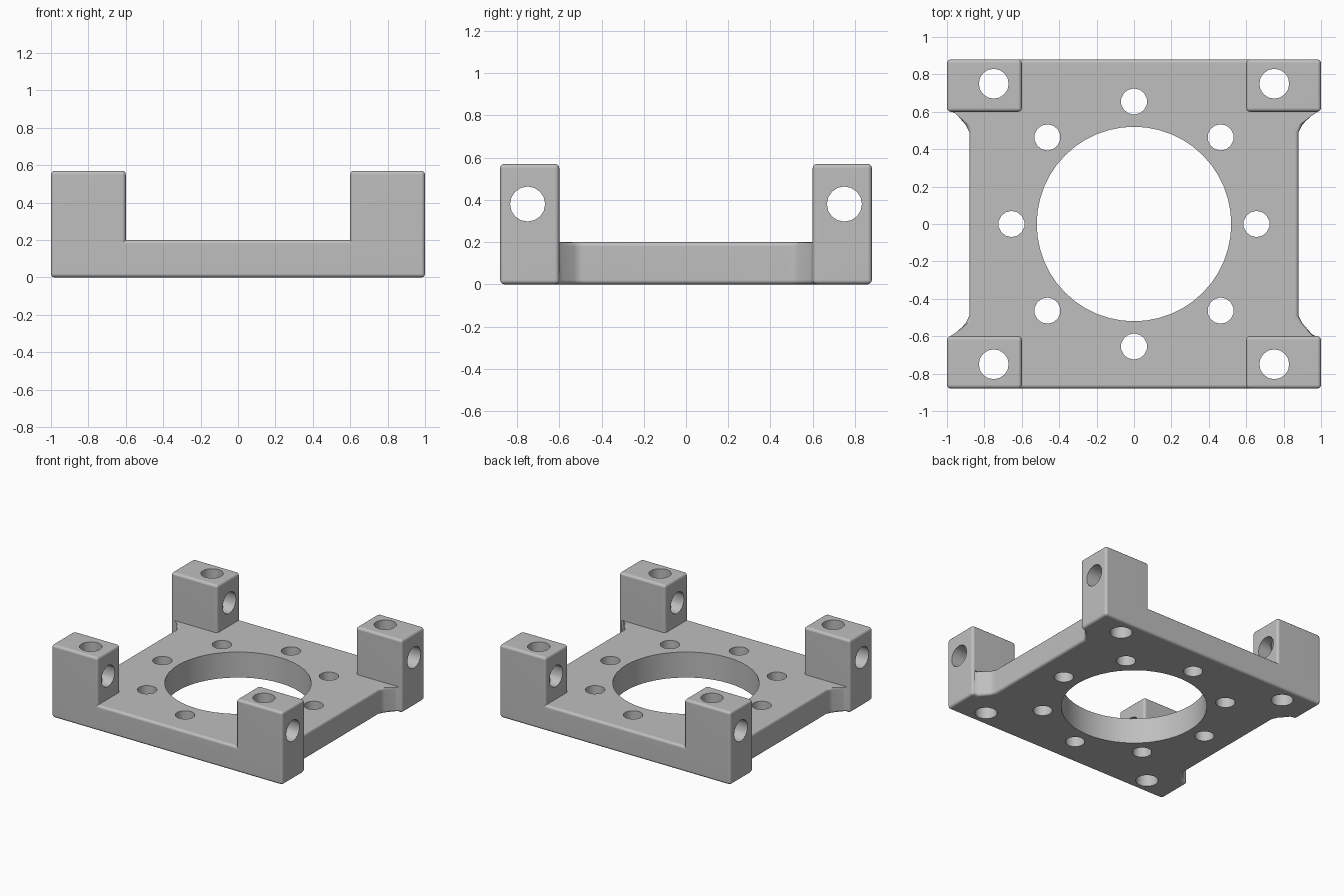
import bpy, bmesh, math
from mathutils import Matrix, Vector

if "Cube" in bpy.data.objects:
    bpy.data.objects.remove(bpy.data.objects["Cube"])

PLATE_H, POST_H = 0.2, 0.57
Y, IN = 0.88, 0.6           # outer half depth, inner face of the posts

grey = bpy.data.materials.new("light_grey")
grey.diffuse_color = (0.52, 0.52, 0.52, 1)
grey.use_nodes = True
grey.node_tree.nodes["Principled BSDF"].inputs["Base Color"].default_value = grey.diffuse_color


def mesh_object(name, bm):
    me = bpy.data.meshes.new(name)
    bmesh.ops.recalc_face_normals(bm, faces=bm.faces)
    bm.to_mesh(me)
    bm.free()
    ob = bpy.data.objects.new(name, me)
    bpy.context.collection.objects.link(ob)
    return ob


def add_cylinder(bm, centre, radius, depth, sides, axis="Z"):
    rot = Matrix.Rotation(math.pi / 2, 4, "Y") if axis == "X" else Matrix()
    bmesh.ops.create_cone(bm, cap_ends=True, segments=sides, radius1=radius,
                          radius2=radius, depth=depth,
                          matrix=Matrix.Translation(centre) @ rot)


def extrude_up(bm, faces, height):
    new = bmesh.ops.extrude_face_region(bm, geom=faces)["geom"]
    bmesh.ops.translate(bm, vec=(0, 0, height),
                        verts=[v for v in new if isinstance(v, bmesh.types.BMVert)])
    return [f for f in new if isinstance(f, bmesh.types.BMFace)]


# Plate with four corner posts, extruded from one outline
bm = bmesh.new()
quarter = [(0.88, 0.49), (0.90, 0.53), (0.96, IN), (IN, IN), (IN, Y)]
flank = []
corners = []
for sx, sy in ((1, 1), (-1, 1), (-1, -1), (1, -1)):
    q = [bm.verts.new((x * sx, y * sy, 0)) for x, y in quarter]
    tips = [bm.verts.new((sx, y * sy, 0)) for y in (IN, Y)]
    corners.append([q[2], tips[0], tips[1], q[4], q[3]])
    flank += q if sx * sy > 0 else q[::-1]
bm.faces.new(flank)
for c in corners:
    bm.faces.new(c)
bmesh.ops.recalc_face_normals(bm, faces=bm.faces)
base = list(bm.faces)
if base[0].normal.z < 0:
    bmesh.ops.reverse_faces(bm, faces=base)
# keep the underside as a copy, joined to the sides by welding
under = bmesh.ops.duplicate(bm, geom=base)["geom"]
top = extrude_up(bm, base, PLATE_H)
post_tops = [f for f in top if len(f.verts) == 5]
extrude_up(bm, post_tops, POST_H - PLATE_H)
bmesh.ops.remove_doubles(bm, verts=bm.verts, dist=1e-4)
bmesh.ops.recalc_face_normals(bm, faces=bm.faces)
bmesh.ops.dissolve_limit(bm, angle_limit=0.02, verts=bm.verts, edges=bm.edges)
body = mesh_object("bracket_plate", bm)
body.data.materials.append(grey)

# Vertical holes: centre bore, ring of eight, one through each post
bm = bmesh.new()
add_cylinder(bm, (0, 0, 0.3), 0.52, 2, 48)
for i in range(8):
    a = i * math.pi / 4
    add_cylinder(bm, (0.655 * math.cos(a), 0.655 * math.sin(a), 0.3), 0.07, 2, 14)
for sx in (-1, 1):
    for sy in (-1, 1):
        add_cylinder(bm, (0.75 * sx, 0.75 * sy, 0.3), 0.08, 2, 16)
vertical = mesh_object("vertical_hole_cutter", bm)

# Cross holes running sideways through the posts
bm = bmesh.new()
for sy in (-1, 1):
    add_cylinder(bm, (0, 0.75 * sy, 0.38), 0.083, 3, 16, "X")
cross = mesh_object("cross_hole_cutter", bm)

# Round the edges, then drill
bpy.context.view_layer.objects.active = body
body.select_set(True)
bev = body.modifiers.new("rounding", "BEVEL")
bev.width, bev.segments, bev.limit_method = 0.025, 3, "ANGLE"
bev.angle_limit = math.radians(35)
for cutter in (vertical, cross):
    cutter.hide_render = True
    mod = body.modifiers.new(cutter.name, "BOOLEAN")
    mod.operation, mod.solver, mod.object = "DIFFERENCE", "EXACT", cutter
for mod in list(body.modifiers):
    bpy.ops.object.modifier_apply(modifier=mod.name)
for cutter in (vertical, cross):
    bpy.data.objects.remove(cutter)
for p in body.data.polygons:
    p.material_index = 0

bpy.ops.object.select_all(action="DESELECT")
body.select_set(True)
bpy.ops.object.shade_smooth_by_angle(angle=math.radians(35))
wn = body.modifiers.new("even_shading", "WEIGHTED_NORMAL")
wn.keep_sharp = True
